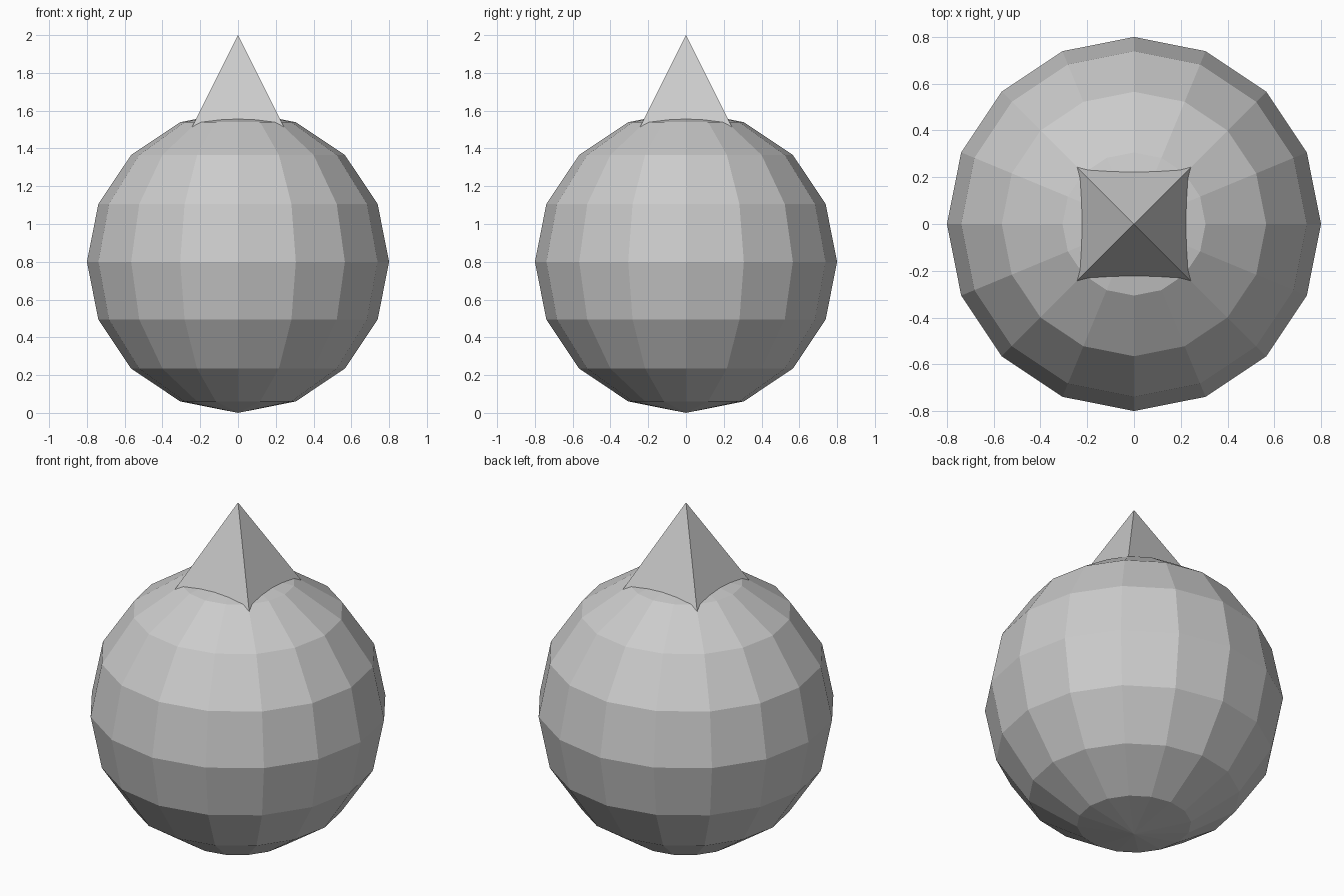
import bpy, math

if "Cube" in bpy.data.objects:
    bpy.data.objects.remove(bpy.data.objects["Cube"])

R = 0.8          # ball radius
TIP = 2.0        # height of the spike tip
BASE = 1.4       # spike base, buried inside the ball
SLOPE = 0.5      # spike half width per unit of height

# Low-poly round body resting on the ground
bpy.ops.mesh.primitive_uv_sphere_add(segments=16, ring_count=8, radius=R,
                                     location=(0, 0, R))
bpy.context.object.name = "body"

# Four-sided spike on top, sides square to the axes
depth = TIP - BASE
bpy.ops.mesh.primitive_cone_add(vertices=4, radius1=depth * SLOPE * math.sqrt(2),
                                radius2=0, depth=depth,
                                location=(0, 0, BASE + depth / 2),
                                rotation=(0, 0, math.pi / 4))
bpy.context.object.name = "top_spike"

# Crisp facets
for ob in bpy.data.objects:
    for p in ob.data.polygons:
        p.use_smooth = False
